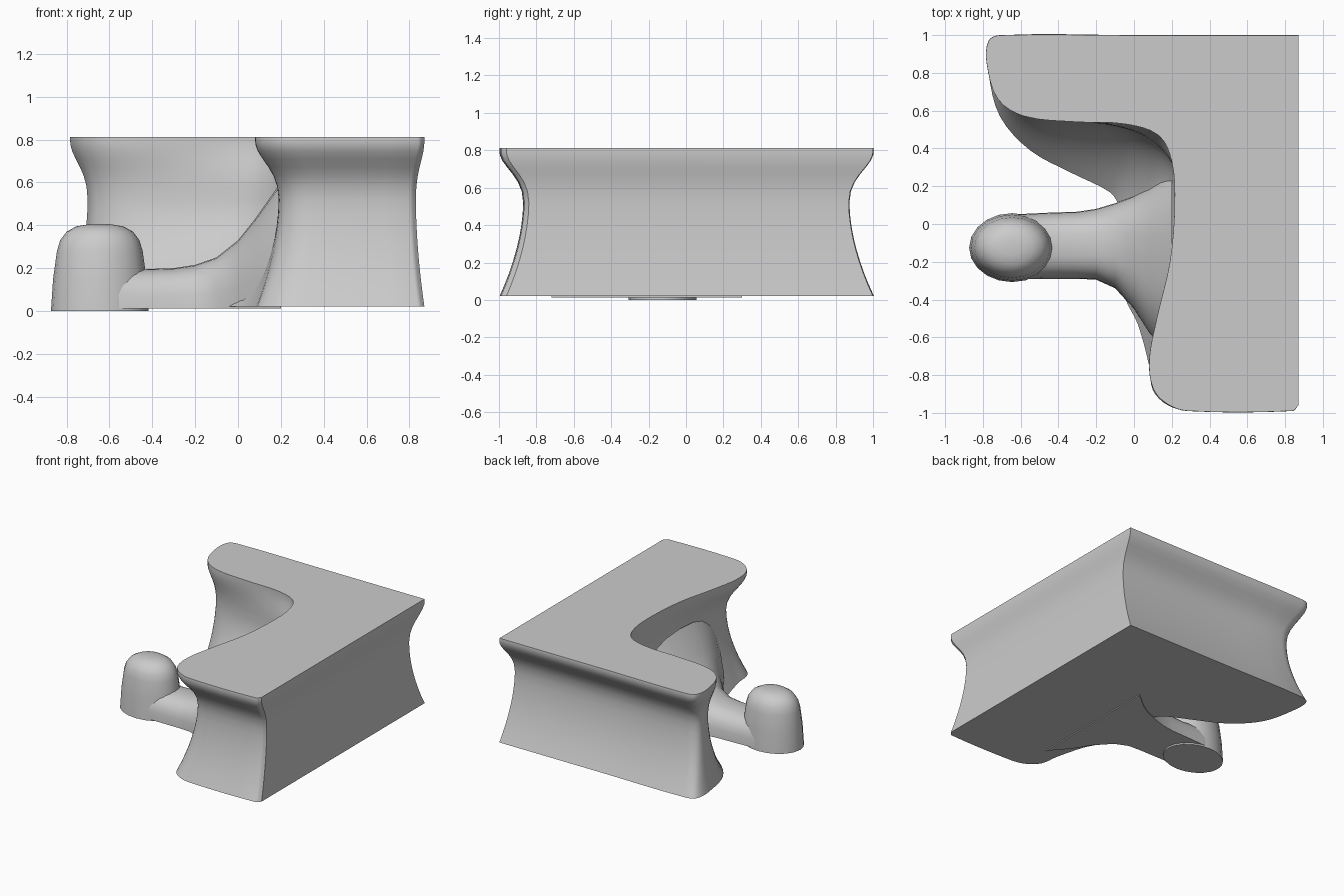
import bpy, bmesh, math
from mathutils import Vector
from mathutils.geometry import interpolate_bezier

if "Cube" in bpy.data.objects:
    bpy.data.objects.remove(bpy.data.objects["Cube"])


def loft(name, rings):
    """Skin closed rings of equal length and cap both ends."""
    bm = bmesh.new()
    rows = [[bm.verts.new(p) for p in ring] for ring in rings]
    n = len(rows[0])
    for a, b in zip(rows, rows[1:]):
        for i in range(n):
            j = (i + 1) % n
            bm.faces.new((a[i], a[j], b[j], b[i]))
    bm.faces.new(rows[0][::-1])
    bm.faces.new(rows[-1])
    bmesh.ops.recalc_face_normals(bm, faces=bm.faces)
    me = bpy.data.meshes.new(name)
    bm.to_mesh(me)
    bm.free()
    ob = bpy.data.objects.new(name, me)
    bpy.context.collection.objects.link(ob)
    return ob


def smooth(pts, steps=4):
    """Open smooth curve through pts, straight tangents at the ends."""
    n = len(pts)
    tan = [(pts[min(i + 1, n - 1)] - pts[max(i - 1, 0)]).normalized() for i in range(n)]
    out = []
    for i in range(n - 1):
        k = (pts[i + 1] - pts[i]).length / 3
        out += interpolate_bezier(pts[i], pts[i] + tan[i] * k,
                                  pts[i + 1] - tan[i + 1] * k, pts[i + 1], steps + 1)[:-1]
    return out + [pts[-1]]


# L-shaped block outline: foot x,y / top x,y / waist x,y
outline = [
    (.87, 1, .87, 1, .83, .87),
    (0, 1, 0, 1, 0, .87),
    (-.70, 1, -.71, 1, -.62, .87),
    (-.77, .96, -.77, .97, -.69, .84),
    (-.77, .8, -.78, .85, -.70, .78),
    (-.71, .57, -.72, .66, -.66, .68),
    (-.55, .39, -.58, .57, -.53, .60),
    (-.33, .27, -.30, .54, -.30, .55),
    (-.13, .17, -.05, .53, -.03, .50),
    (-.08, .10, .13, .47, .12, .42),
    (-.05, 0, .20, .33, .21, .30),
    (-.05, -.2, .215, .1, .24, .1),
    (-.05, -.38, .19, -.2, .23, -.2),
    (.02, -.53, .12, -.5, .20, -.5),
    (.08, -.75, .08, -.72, .19, -.68),
    (.10, -.88, .10, -.87, .21, -.78),
    (.18, -.96, .17, -.95, .27, -.84),
    (.30, -.99, .28, -.99, .36, -.865),
    (.84, -.99, .84, -.99, .80, -.865),
    (.87, -.96, .87, -.96, .83, -.84),
]
foot, top, waist = (smooth([Vector((r[k], r[k + 1], 0)) for r in outline]) for k in (0, 2, 4))

rings = []
for i in range(9):                                   # flared foot up to the waist
    t = i / 8
    rings.append([w.lerp(f, (1 - t) ** 1.8) + Vector((0, 0, .02 + .5 * t))
                  for f, w in zip(foot, waist)])
for z, k in ((.58, .06), (.63, .22), (.67, .43), (.71, .68),   # rolled lip at the top
             (.745, .88), (.775, .98), (.8, 1), (.812, .99)):
    rings.append([w.lerp(p, k) + Vector((0, 0, z)) for p, w in zip(top, waist)])
body = loft("corner_block", rings)

# Tongue flaring into the inner corner: x, y min, y max, height
sections = [
    (-.66, -.29, .05, .22), (-.45, -.29, .06, .195), (-.3, -.29, .065, .2),
    (-.2, -.295, .08, .215), (-.1, -.34, .11, .25), (0, -.45, .15, .33),
    (.08, -.58, .2, .43), (.2, -.72, .3, .6),
]
rings = []
for x, y0, y1, h in sections:
    ring = []
    for i in range(15):
        a = math.pi * i / 14
        c, s = math.cos(a), max(math.sin(a), 0)
        ring.append((x, (y0 + y1) / 2 + (y1 - y0) / 2 * math.copysign(abs(c) ** .75, c),
                     .012 + (h - .012) * s ** .75))
    rings.append(ring)
tongue = loft("tongue", rings)

# Rounded upright knob at the tip of the tongue
knob_profile = [(.0, .228), (.15, .218), (.28, .2), (.33, .185),
                (.37, .155), (.395, .11), (.405, .05)]
knob = loft("knob", [[(-.645 + r * math.cos(math.tau * i / 20),
                       -.125 + .8 * r * math.sin(math.tau * i / 20), z)
                      for i in range(20)] for z, r in knob_profile])

for ob in (body, tongue, knob):
    bpy.ops.object.select_all(action='DESELECT')
    ob.select_set(True)
    bpy.context.view_layer.objects.active = ob
    bpy.ops.object.shade_smooth_by_angle(angle=math.radians(35))
